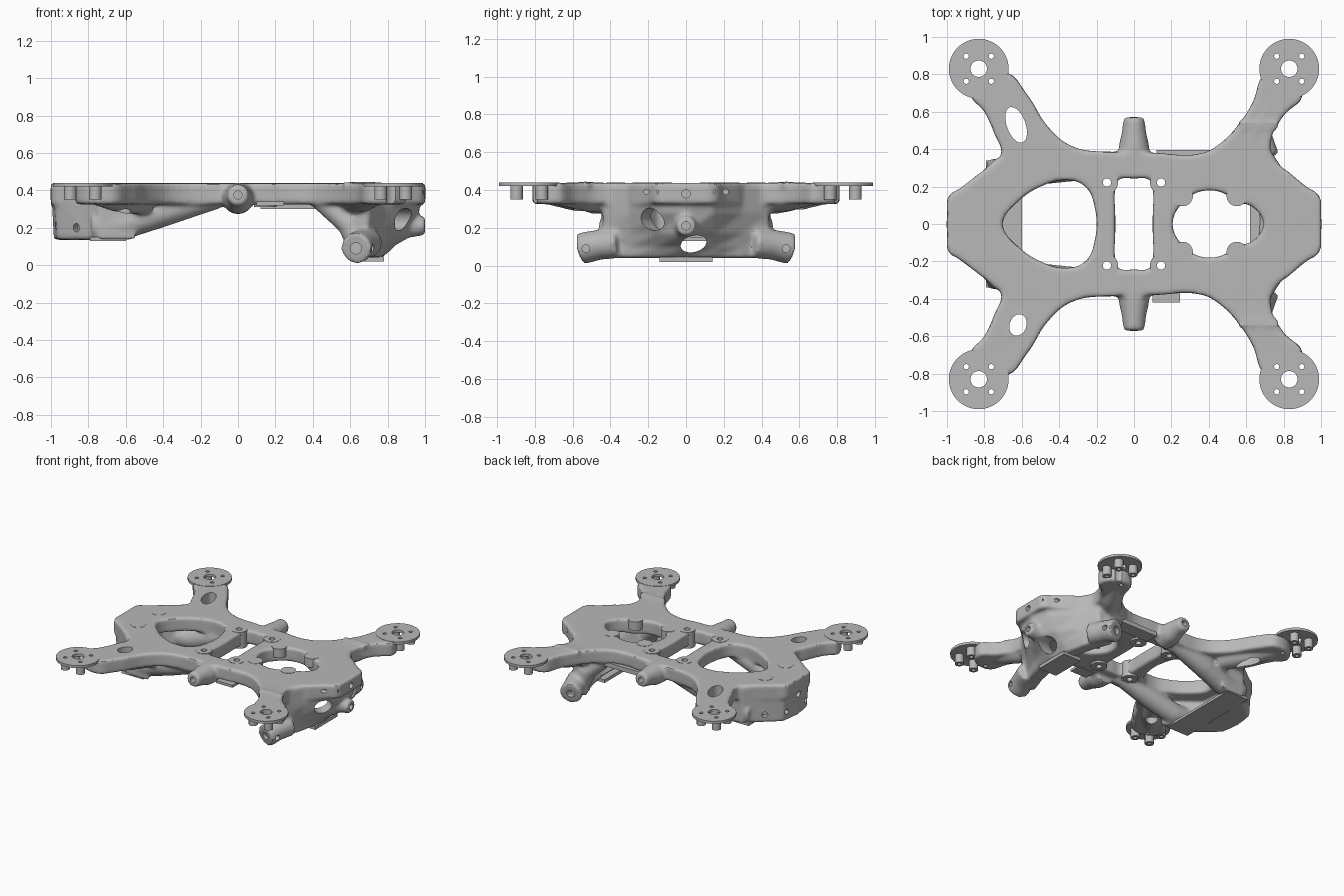
import bpy
import bmesh
from math import cos, sin, pi, radians
from mathutils import Matrix, Vector

cube = bpy.data.objects.get("Cube")
if cube:
    bpy.data.objects.remove(cube)

grey = bpy.data.materials.new("matte_grey")
grey.use_nodes = True
colour = (0.48, 0.48, 0.48, 1)
grey.diffuse_color = colour
grey.node_tree.nodes["Principled BSDF"].inputs["Base Color"].default_value = colour


def add_object(name, data):
    obj = bpy.data.objects.new(name, data)
    bpy.context.scene.collection.objects.link(obj)
    return obj


def baked(obj):
    """Mesh of an object after its modifiers."""
    deps = bpy.context.evaluated_depsgraph_get()
    return bpy.data.meshes.new_from_object(obj.evaluated_get(deps))


def add_curve(bm, curve):
    """Turn a curve into solid geometry inside bm."""
    obj = add_object("temporary", curve)
    part = bmesh.new()
    part.from_mesh(baked(obj))
    bmesh.ops.remove_doubles(part, verts=part.verts, dist=0.0005)
    bmesh.ops.recalc_face_normals(part, faces=part.faces)
    mesh = bpy.data.meshes.new("temporary")
    part.to_mesh(mesh)
    part.free()
    bm.from_mesh(mesh)
    bpy.data.objects.remove(obj)
    bpy.data.meshes.remove(mesh)


def flat(bm, outlines, low, high, soft=False):
    """Extrude a plan outline; further outlines are holes."""
    curve = bpy.data.curves.new("plan", "CURVE")
    curve.dimensions = "2D"
    curve.fill_mode = "BOTH"
    curve.extrude = (high - low) / 2
    curve.resolution_u = 6
    mid = (low + high) / 2
    for points in outlines:
        s = curve.splines.new("BEZIER" if soft else "POLY")
        pts = s.bezier_points if soft else s.points
        pts.add(len(points) - 1)
        for p, (x, y) in zip(pts, points):
            if soft:
                p.co = (x, y, 0)
                p.handle_left_type = p.handle_right_type = "AUTO"
            else:
                p.co = (x, y, 0, 1)
        s.use_cyclic_u = True
    before = set(bm.verts)
    add_curve(bm, curve)
    new = [v for v in bm.verts if v not in before]
    bmesh.ops.translate(bm, verts=new, vec=(0, 0, mid))


def tube(bm, *stations):
    """Round limb through (x, y, z, radius) stations."""
    curve = bpy.data.curves.new("limb", "CURVE")
    curve.dimensions = "3D"
    curve.bevel_depth = 1
    curve.bevel_resolution = 6
    curve.use_fill_caps = True
    s = curve.splines.new("POLY")
    s.points.add(len(stations) - 1)
    for p, (x, y, z, r) in zip(s.points, stations):
        p.co = (x, y, z, 1)
        p.radius = r
    add_curve(bm, curve)


def box(bm, low, high):
    low, high = Vector(low), Vector(high)
    size = Matrix.Diagonal((*(high - low), 1))
    bmesh.ops.create_cube(bm, size=1, matrix=Matrix.Translation((low + high) / 2) @ size)


def drill(bm, centre, axis, radius, depth, stretch=1, turn=0):
    """Cylinder cutter along an axis, optionally oval."""
    aim = Vector(axis).to_track_quat("Z", "Y").to_matrix().to_4x4()
    shape = Matrix.Rotation(radians(turn), 4, "Z") @ Matrix.Diagonal((1, stretch, 1, 1))
    bmesh.ops.create_cone(bm, cap_ends=True, segments=28, radius1=radius, radius2=radius,
                          depth=depth, matrix=Matrix.Translation(centre) @ aim @ shape)


def wall(bm, rows, ys, side, thick):
    """Curved end wall lofted through (z, x positions) rows."""
    rings = []
    for z, xs in rows:
        half = list(zip(xs, ys))
        outer = [(x, -y) for x, y in reversed(half[1:])] + half
        loop = outer + [(x - thick, y) for x, y in reversed(outer)]
        rings.append([bm.verts.new((side * x, y, z)) for x, y in loop])
    faces = [bm.faces.new(rings[0]), bm.faces.new(rings[-1])]
    n = len(rings[0])
    for a, b in zip(rings, rings[1:]):
        for i in range(n):
            j = (i + 1) % n
            faces.append(bm.faces.new((a[i], a[j], b[j], b[i])))
    bmesh.ops.recalc_face_normals(bm, faces=faces)


def circle(x, y, r, n=40):
    return [(x + r * cos(2 * pi * i / n), y + r * sin(2 * pi * i / n)) for i in range(n)]


def mirrored(half):
    return half + [(x, -y) for x, y in reversed(half)]


def finish(name, bm):
    mesh = bpy.data.meshes.new(name)
    bm.to_mesh(mesh)
    bm.free()
    mesh.materials.append(grey)
    return add_object(name, mesh)


def smooth(obj):
    bpy.ops.object.select_all(action="DESELECT")
    obj.select_set(True)
    bpy.context.view_layer.objects.active = obj
    bpy.ops.object.shade_smooth_by_angle(angle=radians(38))


# Deck with four arms and three openings
outline = mirrored([
    (1, .06), (.99, .15), (.92, .2), (.83, .275), (.745, .345), (.735, .46), (.8, .58),
    (.9, .7), (.72, .81), (.63, .64), (.55, .52), (.46, .43), (.37, .38), (.1, .38),
    (-.1, .385), (-.33, .415), (-.46, .52), (-.57, .69), (-.69, .81), (-.87, .7),
    (-.8, .6), (-.745, .48), (-.71, .37), (-.76, .32), (-.84, .26), (-.93, .19),
    (-.99, .15), (-1, .06)])
egg = mirrored([(-.7, .02), (-.62, .12), (-.5, .2), (-.36, .235), (-.26, .2), (-.21, .09)])
clover = mirrored([(.69, .02), (.62, .1), (.55, .115), (.49, .16), (.4, .18), (.31, .155),
                   (.24, .09), (.21, .03)])
slot = mirrored([(-.1, .04), (-.1, .19), (-.085, .235), (0, .243), (.085, .235),
                 (.1, .19), (.1, .04)])
frame = bmesh.new()
flat(frame, [outline, egg, clover, slot], .325, .438, soft=True)

# End walls
wall(frame, [(.04, (.77, .76, .73, .68)), (.1, (.84, .8, .74, .68)),
             (.17, (.95, .86, .76, .69)), (.28, (.97, .93, .79, .7)),
             (.42, (.985, .96, .79, .7))], (0, .15, .3, .44), 1, .11)
wall(frame, [(.135, (.985, .965, .8, .74)), (.42, (1, .985, .8, .74))],
     (0, .15, .29, .35), -1, .2)

# Limbs, struts, legs and side sockets
for s in (-1, 1):
    tube(frame, (-.5, s * .36, .35, .08), (-.62, s * .53, .36, .085), (-.77, s * .74, .38, .055))
    tube(frame, (.58, s * .36, .355, .08), (.67, s * .53, .365, .08), (.77, s * .74, .385, .05))
    tube(frame, (-.78, s * .27, .21, .075), (-.6, s * .28, .22, .08),
         (-.4, s * .3, .285, .08), (-.1, s * .31, .36, .055))
    tube(frame, (.42, s * .33, .36, .05), (.52, s * .36, .29, .065),
         (.6, s * .39, .22, .07), (.64, s * .4, .13, .07))
    tube(frame, (.7, s * .35, .12, .08), (.66, s * .46, .11, .08), (.63, s * .555, .09, .085))
    tube(frame, (0, s * .32, .355, .085), (0, s * .42, .36, .082),
         (0, s * .49, .37, .066), (0, s * .57, .375, .056))
    for y in (.515, .54):
        tube(frame, (.56, s * y, .43, .014), (.77, s * y, .43, .014))
tube(frame, (.85, 0, .21, .075), (1, 0, .21, .05))
tube(frame, (.88, 0, .38, .06), (1, 0, .38, .05))
frame_obj = finish("frame", frame)

# Cutters for windows, sockets and screw holes
cutters = bmesh.new()
up, along, across = (0, 0, 1), (1, 0, 0), (0, 1, 0)
drill(cutters, (-.63, .53, .35), up, .05, .5, 2, 20)
drill(cutters, (-.62, -.54, .35), up, .045, .5, 1.3, -20)
drill(cutters, (.86, -.165, .245), (.8, -.6, 0), .07, .3, .85)
drill(cutters, (.75, .04, .115), along, .07, .4, .62, 15)
for z in (.21, .38):
    drill(cutters, (1, 0, z), along, .022, .12)
drill(cutters, (-1, 0, .31), along, .025, .12)
for s in (-1, 1):
    drill(cutters, (0, s * .56, .375), across, .022, .12)
    drill(cutters, (.63, s * .56, .09), across, .03, .1)
    drill(cutters, (.73, s * .53, .09), along, .02, .08)
    drill(cutters, (-.87, s * .25, .2), (-.5, s * .8, 0), .022, .12)
    drill(cutters, (-.98, s * .12, .21), along, .02, .12)
    for y in (.14, .21):
        drill(cutters, (.92, s * y, .39), along, .014, .14)
    for x in (-.145, .145):
        drill(cutters, (x, s * .222, .38), up, .045, .3)

# Motor mounts: disc with a central bore and four hollow screw bosses
for x in (-.83, .83):
    for y in (-.83, .83):
        screws = [(x + a * .067, y + b * .067) for a in (-1, 1) for b in (-1, 1)]
        drill(cutters, (x, y, .38), up, .044, .3)
        for p in screws:
            drill(cutters, (*p, .38), up, .014, .3)
        mount = bmesh.new()
        flat(mount, [circle(x, y, .16, 64), circle(x, y, .044)]
             + [circle(*p, .014, 16) for p in screws], .42, .44)
        for p in screws:
            flat(mount, [circle(*p, .033, 24), circle(*p, .014, 16)], .35, .422)
        side = "left" if x > 0 else "right"
        end = "back" if y > 0 else "front"
        smooth(finish(f"motor_mount_{end}_{side}", mount))

# Fuse the frame into one soft casting, then cut it
cutter_obj = finish("cutters", cutters)
cutter_obj.hide_render = True
fuse = frame_obj.modifiers.new("fuse", "REMESH")
fuse.mode = "VOXEL"
fuse.voxel_size = .012
soften = frame_obj.modifiers.new("soften", "SMOOTH")
soften.factor = .5
soften.iterations = 8
cut = frame_obj.modifiers.new("cut", "BOOLEAN")
cut.object = cutter_obj
cut.solver = "EXACT"
cast = baked(frame_obj)
frame_obj.modifiers.clear()
frame_obj.data = cast
bpy.data.objects.remove(cutter_obj)
smooth(frame_obj)

# Screw collars and round pads on the deck
collars = bmesh.new()
for x in (-.145, .145):
    for y in (-.222, .222):
        flat(collars, [circle(x, y, .06), circle(x, y, .022, 20)], .31, .44)
smooth(finish("screw_collars", collars))
pads = bmesh.new()
for x, y in ((-.79, .13), (.26, .15), (.55, .15)):
    for s in (-1, 1):
        flat(pads, [circle(x, s * y, .055)], .37, .44)
smooth(finish("deck_pads", pads))

# Flat plates under the frame
plates = bmesh.new()
box(plates, (-.79, -.34, .13), (-.6, .34, .15))
box(plates, (.62, -.14, .02), (.78, .14, .045))
box(plates, (.12, .29, .3), (.68, .395, .335))
box(plates, (.1, -.42, .32), (.245, -.33, .34))
finish("base_plates", plates)
